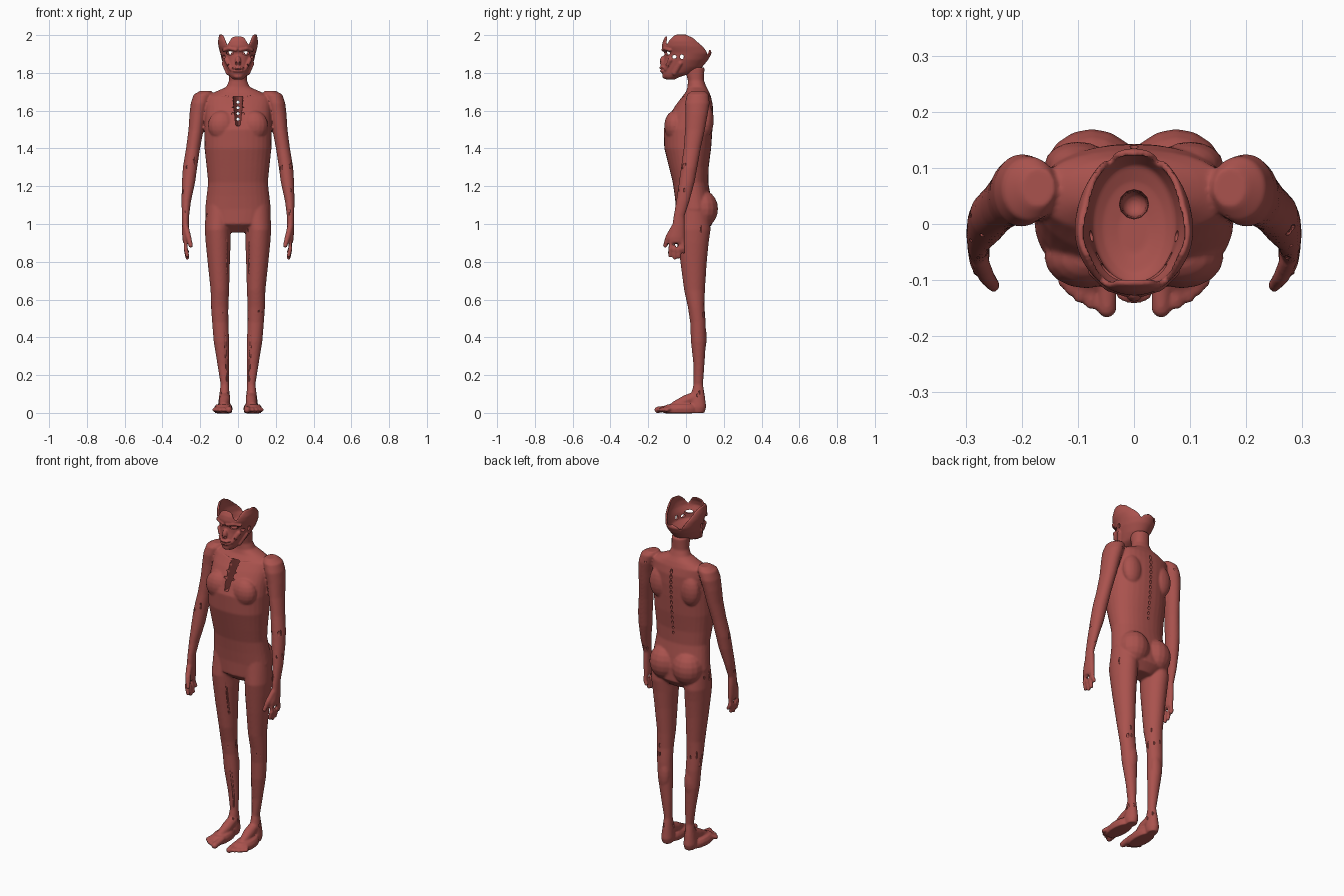
import bpy, bmesh, math, random
from mathutils import Vector, Matrix

random.seed(4)
red = bpy.data.materials.new("muscle_red")
red.diffuse_color = (0.40, 0.085, 0.075, 1)


def interp(tab, t):
    """Linear lookup in rows (key, values...)."""
    if t <= tab[0][0]:
        return tab[0][1:]
    for a, b in zip(tab, tab[1:]):
        if t <= b[0]:
            f = (t - a[0]) / (b[0] - a[0])
            return tuple(p + (q - p) * f for p, q in zip(a[1:], b[1:]))
    return tab[-1][1:]


def skin(bm, rings):
    n = len(rings[0])
    vs = [[bm.verts.new(p) for p in r] for r in rings]
    for a, b in zip(vs, vs[1:]):
        for i in range(n):
            j = (i + 1) % n
            bm.faces.new((a[i], a[j], b[j], b[i]))
    bm.faces.new(vs[0][::-1])
    bm.faces.new(vs[-1])


def loft(bm, rows, side=1, n=32, e=2.2):
    """Stacked level sections; row = (z, cx, rx, y_front, y_back)."""
    rings = []
    for z, cx, rx, y0, y1 in rows:
        ring = []
        for i in range(n):
            a = math.tau * i / n
            c, s = math.cos(a), math.sin(a)
            px = math.copysign(abs(c) ** (2 / e), c) * rx
            py = math.copysign(abs(s) ** (2 / e), s) * (y1 - y0) / 2
            ring.append(((cx + px) * side, (y0 + y1) / 2 + py, z))
        rings.append(ring)
    skin(bm, rings)


def blob(bm, c, r, side=1):
    m = Matrix.Translation((c[0] * side, c[1], c[2])) @ Matrix.Diagonal((*r, 1))
    bmesh.ops.create_uvsphere(bm, u_segments=16, v_segments=10, radius=1, matrix=m)


def tube(bm, pts, side=1, n=12):
    """Round tube with ball ends; point = (x, y, z, radius)."""
    P = [Vector((p[0] * side, p[1], p[2])) for p in pts]
    rings = []
    for i, p in enumerate(P):
        d = P[min(i + 1, len(P) - 1)] - P[max(i - 1, 0)]
        q = d.to_track_quat('Z', 'Y')
        rings.append([p + q @ Vector((math.cos(math.tau * k / n), math.sin(math.tau * k / n), 0)) * pts[i][3]
                      for k in range(n)])
    skin(bm, rings)
    for p in (pts[0], pts[-1]):
        blob(bm, p, (p[3],) * 3, side)


def bake(ob):
    dg = bpy.context.evaluated_depsgraph_get()
    me = bpy.data.meshes.new_from_object(ob.evaluated_get(dg))
    ob.modifiers.clear()
    ob.data = me


def fuse(name, bm, voxel, smooth):
    bmesh.ops.recalc_face_normals(bm, faces=bm.faces)
    me = bpy.data.meshes.new(name)
    bm.to_mesh(me)
    bm.free()
    ob = bpy.data.objects.new(name, me)
    bpy.context.collection.objects.link(ob)
    m = ob.modifiers.new("fuse", 'REMESH')
    m.mode, m.voxel_size = 'VOXEL', voxel
    if smooth:
        s = ob.modifiers.new("soften", 'SMOOTH')
        s.factor, s.iterations = 0.5, smooth
    bake(ob)
    return ob


def carve(ob, cutter):
    m = ob.modifiers.new("carve", 'BOOLEAN')
    m.operation, m.object, m.solver = 'DIFFERENCE', cutter, 'MANIFOLD'
    bake(ob)
    bpy.data.objects.remove(cutter)
    ob.data.materials.clear()
    ob.data.materials.append(red)
    bpy.ops.object.select_all(action='DESELECT')
    ob.select_set(True)
    bpy.context.view_layer.objects.active = ob
    bpy.ops.object.shade_smooth_by_angle(angle=math.radians(40))


# ---- body: torso and neck
body = bmesh.new()
loft(body, [(.955, 0, .07, .0, .10), (1.0, 0, .155, -.05, .14), (1.08, 0, .174, -.052, .14),
            (1.15, 0, .166, -.06, .13), (1.22, 0, .158, -.07, .118), (1.3, 0, .166, -.09, .12),
            (1.4, 0, .177, -.115, .133), (1.5, 0, .178, -.118, .14), (1.57, 0, .175, -.092, .143),
            (1.63, 0, .175, -.055, .142), (1.675, 0, .17, -.02, .132), (1.7, 0, .12, .0, .122),
            (1.725, 0, .062, .008, .108), (1.76, 0, .047, .01, .095), (1.83, 0, .048, -.01, .098)])
for s in (1, -1):
    # buttock
    blob(body, (.075, .085, 1.08), (.088, .085, .10), s)
    # leg
    loft(body, [(1.1, .095, .075, -.035, .12), (.97, .108, .068, -.05, .13), (.9, .105, .066, -.042, .12),
                (.8, .102, .059, -.03, .11), (.65, .096, .049, -.01, .1), (.56, .097, .046, .01, .098),
                (.48, .094, .043, .022, .104), (.38, .088, .041, .026, .106), (.25, .077, .031, .04, .097),
                (.15, .07, .022, .04, .09), (.09, .072, .028, .025, .1), (.03, .073, .034, .02, .107),
                (0, .073, .028, .03, .098)], s, e=2)
    # foot and toes
    tube(body, [(.07, .06, .09, .028), (.07, .0, .065, .03), (.075, -.06, .04, .022)], s)
    loft(body, [(-.002, .078, .044, -.12, .06), (.025, .078, .05, -.125, .06), (.045, .076, .04, -.1, .05)], s)
    for x0, x1, y, r in ((.048, .048, -.15, .0175), (.07, .077, -.142, .011), (.085, .097, -.131, .011),
                         (.1, .113, -.117, .011), (.112, .127, -.102, .011)):
        tube(body, [(x0, -.08, .026, r), (x1, y, .016, r)], s)
    # arm
    loft(body, [(1.705, .17, .03, .03, .1), (1.685, .185, .05, .005, .12), (1.64, .2, .05, -.005, .125),
                (1.58, .212, .045, -.003, .115), (1.5, .222, .04, -.005, .1), (1.4, .238, .037, -.012, .078),
                (1.3, .254, .038, -.026, .06), (1.22, .262, .035, -.037, .045), (1.12, .274, .025, -.052, .018),
                (1.04, .278, .019, -.066, -.008), (.99, .278, .019, -.073, -.006), (.93, .276, .019, -.092, -.006),
                (.9, .275, .016, -.09, -.01)], s, e=2)
    # fingers and thumb
    for y0, y1, z in ((-.08, -.085, .832), (-.06, -.06, .82), (-.038, -.036, .826), (-.019, -.012, .852)):
        tube(body, [(.276, y0, .92, .0125), (.277, (y0 + y1) / 2, .87, .012), (.268, y1, z, .0105)], s)
    tube(body, [(.275, -.065, .98, .016), (.262, -.095, .93, .015), (.25, -.11, .885, .012)], s)
    # chest, shoulder blade and calf muscle relief
    blob(body, (.085, -.06, 1.52), (.075, .055, .08), s)
    blob(body, (.1, .105, 1.55), (.06, .042, .09), s)
    blob(body, (.085, .08, .4), (.035, .03, .09), s)
torso = fuse("body", body, .0055, 6)

# ---- gaps in the body where the bones would show
cut = bmesh.new()
# breastbone slot with rib notches and see-through holes
loft(cut, [(1.52, 0, .012, -.2, .06), (1.6, 0, .02, -.2, .06), (1.675, 0, .027, -.2, .06)])
for i in range(4):
    z = 1.555 + .03 * i
    tube(cut, [(0, .03, z, .008), (0, .2, z, .008)])
    tube(cut, [(-.03, -.105 + .024 * i, z, .006), (.03, -.105 + .024 * i, z, .006)])
# spine bumps
for i in range(13):
    blob(cut, (0, .135, 1.28 + .031 * i), (.007, .028, .011))
# neck opening
tube(cut, [(0, .035, 1.73, .022), (0, .035, 1.86, .026)])
for s in (1, -1):
    # collarbone, shoulder blade, hip crest, shin and thigh slots
    tube(cut, [(.03, -.028, 1.672, .006), (.09, -.012, 1.684, .008), (.165, .01, 1.69, .006)], s)
    tube(cut, [(.065, .146, 1.615, .008), (.12, .146, 1.632, .010), (.18, .125, 1.65, .008)], s)
    tube(cut, [(.06, -.058, 1.05, .009), (.1, -.052, 1.08, .006), (.135, -.04, 1.14, .009)], s)
    tube(cut, [(.07, .022, .46, .007), (.066, .027, .38, .007), (.06, .042, .25, .006), (.058, .044, .17, .005)], s)
    tube(cut, [(.058, -.03, .95, .006), (.06, -.015, .85, .005), (.058, .0, .74, .005)], s)
    # ragged slits round joints: centre, radii, height spread, count
    for cx, cy, z, rx, ry, dz, k in ((.097, .054, .57, .044, .043, .06, 9), (.253, .018, 1.3, .036, .042, .06, 7),
                                     (.07, .06, .1, .026, .036, .02, 4), (.105, .045, 1.0, .068, .09, .05, 5),
                                     (.278, -.03, 1.03, .018, .033, .05, 4), (.265, .0, 1.2, .033, .04, .06, 3)):
        for _ in range(k):
            a, h = random.uniform(0, math.tau), random.uniform(-dz, dz)
            blob(cut, (cx + rx * math.cos(a), cy + ry * math.sin(a), z + h),
                 (.005, .005, random.uniform(.012, .028)), s)
carve(torso, fuse("body_cutter", cut, .003, 0))

# ---- head: open-topped shell; row = (z, y_front, y_back, half width)
prof = [(1.765, -.105, -.06, .025), (1.78, -.122, -.03, .042), (1.80, -.128, .04, .056), (1.83, -.126, .085, .07),
        (1.87, -.116, .118, .086), (1.905, -.114, .136, .094), (1.94, -.129, .125, .104), (1.97, -.122, .1, .106),
        (2.0, -.105, .075, .1)]
rim = [(0, 1.995), (18, 1.99), (34, 1.945), (48, 1.985), (62, 2.003), (100, 2.003), (122, 1.985), (140, 1.93),
       (150, 1.893), (160, 1.91), (180, 1.922)]
N = 72


def head_ring(zf, inset=0, scale=1):
    ring = []
    for i in range(N):
        a = math.tau * i / N
        deg = math.degrees(a)
        z = zf(interp(rim, min(deg, 360 - deg))[0])
        y0, y1, rx = interp(prof, z)
        ring.append((math.sin(a) * (rx - inset) * scale,
                     (y0 + y1) / 2 - math.cos(a) * ((y1 - y0) / 2 - inset) * scale, z))
    return ring


rings = [head_ring(lambda r, t=k / 20: 1.765 + (r - 1.765) * t) for k in range(21)]
rings += [head_ring(lambda r, t=k / 10: r + (1.868 - r) * t, .011) for k in range(11)]
rings += [head_ring(lambda r: 1.855, .011, .8), head_ring(lambda r: 1.847, .011, .4)]
hd = bmesh.new()
skin(hd, rings)
# nose, lips, chin, brow and cheek muscles
blob(hd, (0, -.122, 1.86), (.016, .017, .03))
blob(hd, (0, -.122, 1.827), (.034, .02, .009))
blob(hd, (0, -.12, 1.81), (.03, .019, .008))
blob(hd, (0, -.108, 1.783), (.026, .018, .015))
for s in (1, -1):
    tube(hd, [(.012, -.122, 1.922, .009), (.045, -.112, 1.93, .009), (.075, -.085, 1.92, .008)], s)
    tube(hd, [(.035, -.105, 1.82, .012), (.062, -.082, 1.87, .013)], s)
    tube(hd, [(.05, -.06, 1.80, .014), (.075, -.03, 1.85, .012)], s)
head = fuse("head", hd, .004, 4)

# ---- eye, nose, mouth, cheek and skull-base openings
cut = bmesh.new()
tube(cut, [(0, .035, 1.78, .024), (0, .035, 1.9, .028)])
blob(cut, (0, -.145, 1.8185), (.024, .022, .003))
for s in (1, -1):
    blob(cut, (.043, -.1, 1.905), (.021, .05, .010), s)
    blob(cut, (.010, -.138, 1.85), (.006, .014, .011), s)
    blob(cut, (.08, -.062, 1.885), (.05, .013, .010), s)
    blob(cut, (.09, -.022, 1.885), (.04, .011, .013), s)
    tube(cut, [(.05, -.108, 1.845, .004), (.072, -.07, 1.815, .004)], s)
carve(head, fuse("head_cutter", cut, .0025, 0))
